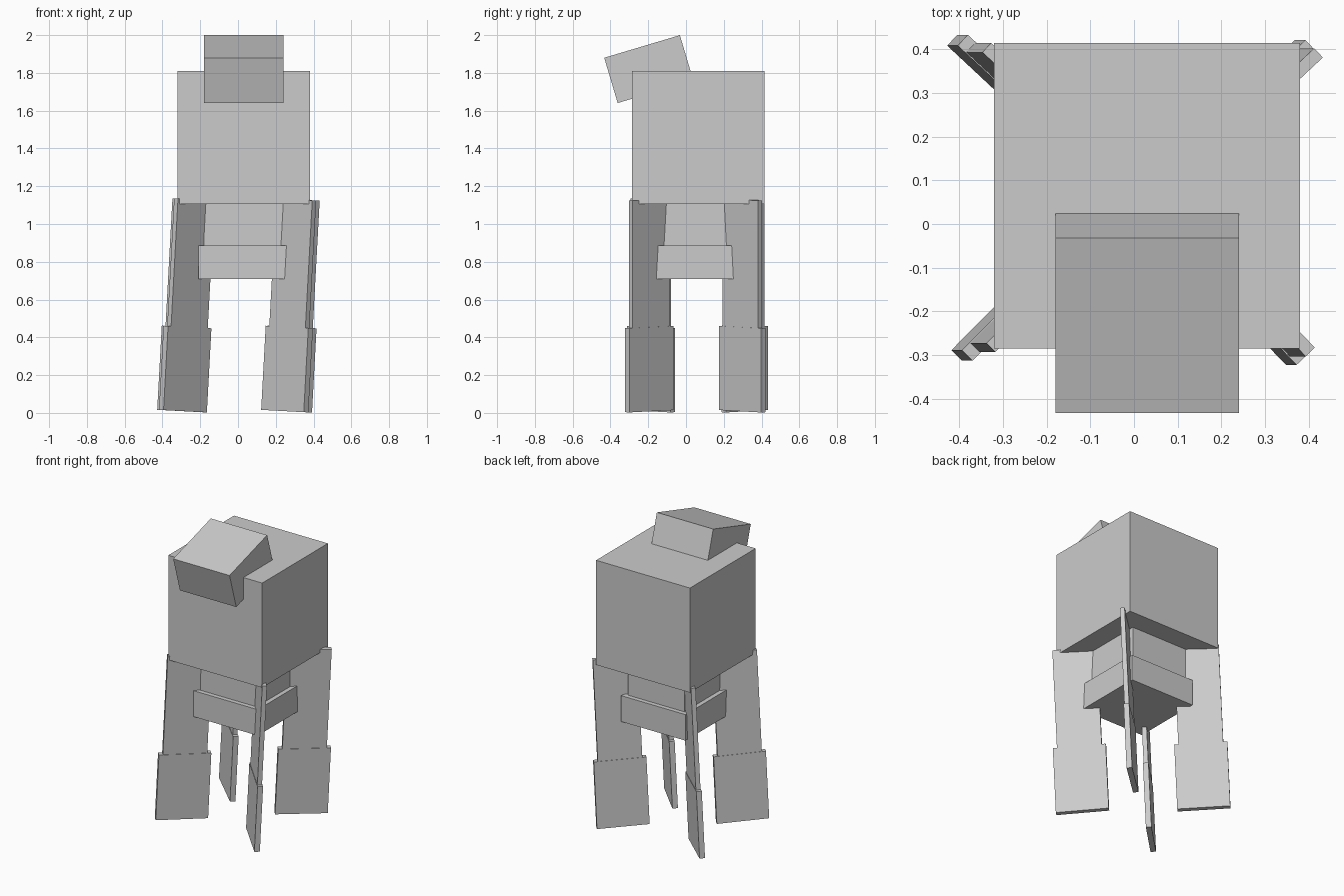
import bpy
from math import radians, tan
from mathutils import Matrix, Vector

if "Cube" in bpy.data.objects:
    bpy.data.objects.remove(bpy.data.objects["Cube"])


def box(name, center, size, rot=None):
    """Box of a given size, optionally rotated about its centre."""
    bpy.ops.mesh.primitive_cube_add(size=1)
    ob = bpy.context.object
    ob.name = name
    m = Matrix.Translation(Vector(center))
    if rot is not None:
        m = m @ rot
    ob.data.transform(m @ Matrix.Diagonal((*size, 1)))
    return ob


# Stacked torso and head
box("torso", (0.03, 0.065, 1.4575), (0.70, 0.70, 0.705))
box("waist", (0.03, 0.065, 0.985), (0.42, 0.42, 0.25))
box("hips", (0.03, 0.065, 0.7975), (0.48, 0.48, 0.175))
box("head", (0.03, -0.197, 1.82), (0.42, 0.418, 0.25),
    Matrix.Rotation(radians(16.6), 4, 'X'))

# Four thin plate legs, set diagonally and all leaning the same way
LEAN = radians(3.1)
legs = {  # foot centre x, y and plan angle
    "front_left": (-0.292, -0.186, 45),
    "front_right": (0.247, -0.194, -46),
    "back_left": (-0.298, 0.310, -43),
    "back_right": (0.261, 0.298, 43),
}
for name, (x, y, ang) in legs.items():
    rot = Matrix.Rotation(LEAN, 4, 'Y') @ Matrix.Rotation(radians(ang), 4, 'Z')
    for part, z, length, thick, height in (
            ("lower_leg", 0.232, 0.325, 0.034, 0.446),
            ("upper_leg", 0.792, 0.275, 0.029, 0.676)):
        box(f"{name}_{part}", (x + z * tan(LEAN), y, z),
            (length, thick, height), rot)
